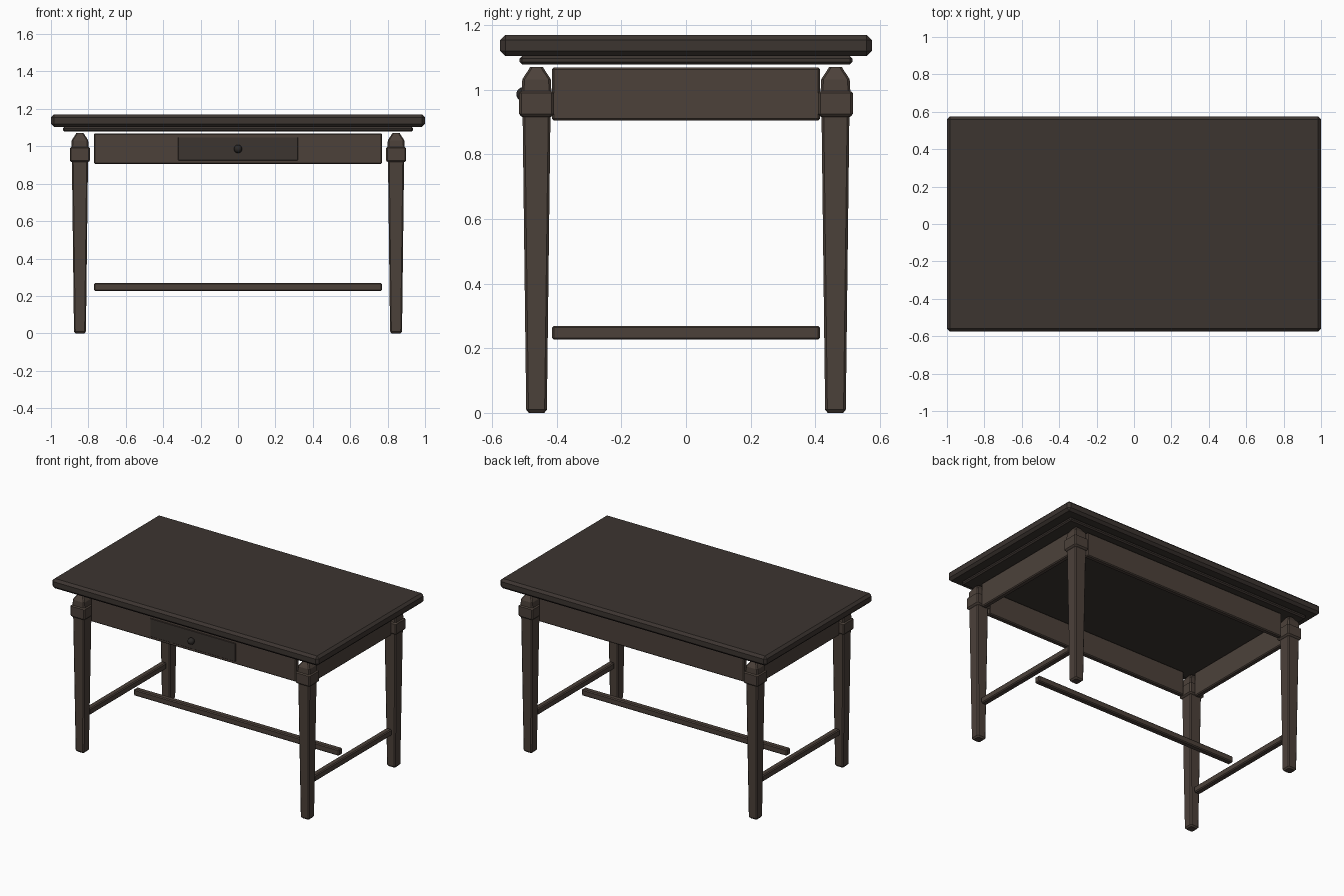
import bpy, bmesh

if "Cube" in bpy.data.objects:
    bpy.data.objects.remove(bpy.data.objects["Cube"])


def material(name, rgb):
    m = bpy.data.materials.new(name)
    m.diffuse_color = (*rgb, 1)
    m.use_nodes = True
    m.node_tree.nodes["Principled BSDF"].inputs["Base Color"].default_value = m.diffuse_color
    return m


TOP = material("dark_wood", (0.045, 0.035, 0.03))
WOOD = material("brown_wood", (0.072, 0.053, 0.042))
KNOB = material("knob_metal", (0.025, 0.022, 0.02))


def add_object(name, bm, mat):
    bmesh.ops.recalc_face_normals(bm, faces=bm.faces)
    me = bpy.data.meshes.new(name)
    bm.to_mesh(me)
    bm.free()
    me.materials.append(mat)
    ob = bpy.data.objects.new(name, me)
    bpy.context.collection.objects.link(ob)
    return ob


def box(name, center, size, mat, bevel):
    bm = bmesh.new()
    bmesh.ops.create_cube(bm, size=1)
    for v in bm.verts:
        v.co = [c + s * p for c, s, p in zip(center, size, v.co)]
    ob = add_object(name, bm, mat)
    if bevel:
        mod = ob.modifiers.new("chamfer", "BEVEL")
        mod.width = bevel
        mod.segments = 1
    return ob


def leg(name, cx, cy):
    # stacked chamfered-square rings: (z, half width)
    profile = [(0, 0.024), (0.01, 0.032), (0.915, 0.043), (0.918, 0.048),
               (0.925, 0.054), (0.99, 0.054), (0.996, 0.046),
               (1.032, 0.044), (1.045, 0.036), (1.058, 0.027), (1.07, 0.02)]
    bm = bmesh.new()
    rings = []
    for z, h in profile:
        k = h - 0.007
        corners = [(h, -k), (h, k), (k, h), (-k, h),
                   (-h, k), (-h, -k), (-k, -h), (k, -h)]
        rings.append([bm.verts.new((cx + x, cy + y, z)) for x, y in corners])
    for a, b in zip(rings, rings[1:]):
        for i in range(8):
            j = (i + 1) % 8
            bm.faces.new((a[i], a[j], b[j], b[i]))
    bm.faces.new(rings[0][::-1])
    bm.faces.new(rings[-1])
    add_object(name, bm, WOOD)


# Tabletop and the moulding board beneath it
box("tabletop", (0, 0, 1.137), (2.0, 1.15, 0.066), TOP, 0.016)
box("under_moulding", (0, 0, 1.091), (1.87, 1.03, 0.026), TOP, 0.008)

# Legs, aprons and stretchers
LX, LY = 0.845, 0.4625
for sx, side in ((-1, "left"), (1, "right")):
    for sy, end in ((-1, "front"), (1, "back")):
        leg(f"{end}_{side}_leg", sx * LX, sy * LY)
    box(f"{side}_apron", (sx * LX, 0, 0.987), (0.035, 0.83, 0.164), WOOD, 0.006)
    box(f"{side}_stretcher", (sx * LX, 0, 0.248), (0.04, 0.83, 0.043), WOOD, 0.006)
for sy, end in ((-1, "front"), (1, "back")):
    box(f"{end}_apron", (0, sy * LY, 0.987), (1.54, 0.035, 0.164), WOOD, 0.006)
box("centre_stretcher", (0, 0, 0.248), (1.54, 0.04, 0.043), WOOD, 0.006)

# Drawer front and its knob
box("drawer_front", (0, -0.475, 0.986), (0.64, 0.02, 0.124), TOP, 0.002)
bm = bmesh.new()
bmesh.ops.create_uvsphere(bm, u_segments=16, v_segments=10, radius=0.022)
bmesh.ops.translate(bm, verts=bm.verts, vec=(0, -0.503, 0.986))
for f in bm.faces:
    f.smooth = True
add_object("drawer_knob", bm, KNOB)
